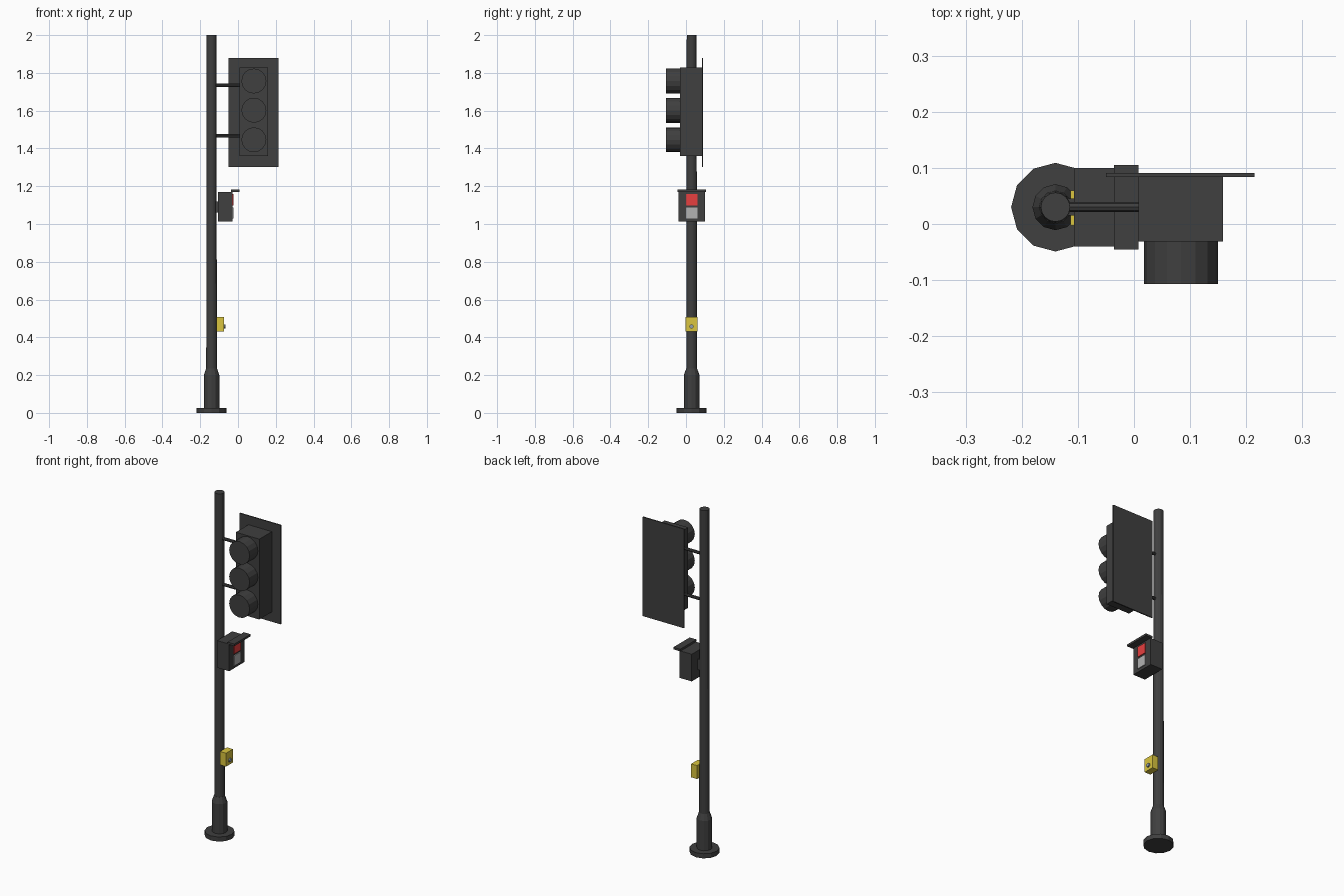
import bpy, bmesh, math
from mathutils import Matrix, Vector

if "Cube" in bpy.data.objects:
    bpy.data.objects.remove(bpy.data.objects["Cube"])

PX, PY = -0.14, 0.03   # pole axis


def material(name, rgb):
    m = bpy.data.materials.new(name)
    m.diffuse_color = (*rgb, 1)
    m.use_nodes = True
    m.node_tree.nodes["Principled BSDF"].inputs["Base Color"].default_value = m.diffuse_color
    return m


DARK = material("dark_metal", (0.05, 0.05, 0.05))
RED = material("red_panel", (0.8, 0.05, 0.05))
PALE = material("pale_panel", (0.45, 0.45, 0.45))
YELLOW = material("yellow_case", (0.7, 0.56, 0.05))
BLUE = material("button_grey", (0.3, 0.36, 0.42))


def finish(name, bm, mat):
    bmesh.ops.recalc_face_normals(bm, faces=bm.faces)
    me = bpy.data.meshes.new(name)
    bm.to_mesh(me)
    bm.free()
    me.materials.append(mat)
    ob = bpy.data.objects.new(name, me)
    bpy.context.collection.objects.link(ob)
    return ob


def box(name, x, y, z, mat=DARK):
    bm = bmesh.new()
    bmesh.ops.create_cube(bm, size=1)
    for v in bm.verts:
        v.co = Vector([(r[0] + r[1]) / 2 + c * (r[1] - r[0]) for r, c in zip((x, y, z), v.co)])
    return finish(name, bm, mat)


def lathe(name, profile, origin, axis="Z", sides=12, mat=DARK):
    """Closed solid of rings (radius, height) along an axis."""
    turn = {"Z": Matrix(), "X": Matrix.Rotation(math.pi / 2, 4, "Y"),
            "-Y": Matrix.Rotation(math.pi / 2, 4, "X")}[axis]
    bm = bmesh.new()
    rings = []
    for r, h in profile:
        rings.append([bm.verts.new((r * math.cos(a), r * math.sin(a), h))
                      for a in (i * math.tau / sides for i in range(sides))])
    for lo, hi in zip(rings, rings[1:]):
        for i in range(sides):
            j = (i + 1) % sides
            bm.faces.new((lo[i], lo[j], hi[j], hi[i]))
    bm.faces.new(rings[0][::-1])
    bm.faces.new(rings[-1])
    bm.transform(Matrix.Translation(origin) @ turn)
    return finish(name, bm, mat)


# Pole, base flange and sleeve
lathe("base_flange", [(0.079, 0), (0.079, 0.027)], (PX, PY, 0))
lathe("base_sleeve", [(0.041, 0.02), (0.041, 0.2), (0.029, 0.235)], (PX, PY, 0))
lathe("pole", [(0.0285, 0.02), (0.026, 2.0)], (PX, PY, 0), sides=16)

# Signal head with back plate and three visors
box("signal_housing", (0.008, 0.159), (-0.031, 0.085), (1.36, 1.828))
box("back_plate", (-0.05, 0.215), (0.084, 0.091), (1.303, 1.88))
for i, z in enumerate((1.757, 1.602, 1.446)):
    lathe(f"visor_{i + 1}", [(0.066, 0.025), (0.066, 0.107)], (0.084, 0, z), "-Y", 16)

# Arms joining signal head to pole
for i, z in enumerate((1.735, 1.468)):
    lathe(f"bracket_arm_{i + 1}", [(0.009, 0), (0.009, 0.155)], (PX, PY, z), "X", 8)

# Pedestrian signal facing +x
box("crossing_box", (-0.107, -0.029), (-0.04, 0.1), (1.012, 1.17))
box("crossing_hood", (-0.036, 0.008), (-0.045, 0.105), (1.17, 1.182))
box("crossing_mount", (-0.13, -0.1), (0.015, 0.045), (1.06, 1.12))
box("stop_panel", (-0.032, -0.024), (0, 0.06), (1.098, 1.158), RED)
box("walk_panel", (-0.032, -0.024), (0, 0.06), (1.028, 1.088), PALE)

# Push button unit
box("button_case", (-0.113, -0.075), (-0.003, 0.06), (0.43, 0.508), YELLOW)
lathe("push_button", [(0.011, 0), (0.011, 0.012)], (-0.079, 0.029, 0.457), "X", 10, BLUE)
